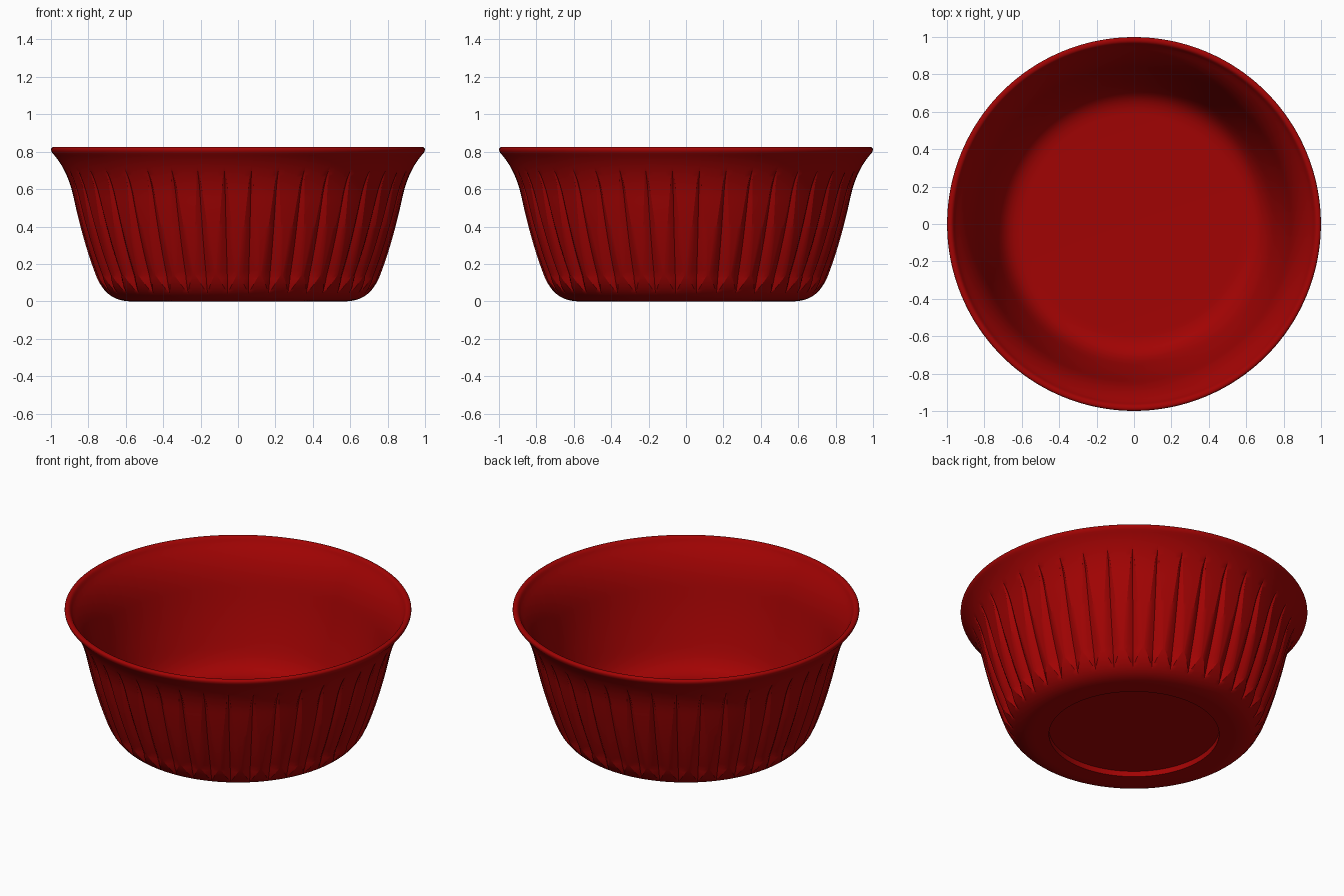
import bpy
import bmesh
import math
from mathutils import Vector
from mathutils.geometry import interpolate_bezier

if "Cube" in bpy.data.objects:
    bpy.data.objects.remove(bpy.data.objects["Cube"])

FLUTES = 40
PITCH = 2 * math.pi / FLUTES
FLUTE_LOW, FLUTE_WIDE, FLUTE_TOP = 0.05, 0.14, 0.70
FLUTE_DEPTH = 0.03

# Glazed red
red = bpy.data.materials.new("deep red")
red.use_nodes = True
colour = (0.36, 0.001, 0.001, 1)
red.diffuse_color = colour
red.node_tree.nodes["Principled BSDF"].inputs["Base Color"].default_value = colour


def bezier(a, b, c, d, steps):
    pts = [Vector((p[0], 0, p[1])) for p in (a, b, c, d)]
    return [(p.x, p.z) for p in interpolate_bezier(*pts, steps)]


def flute_width(z):
    """Leaf shaped: pointed at the foot, tapering slowly to the top."""
    if z <= FLUTE_LOW or z >= FLUTE_TOP:
        return 0
    if z < FLUTE_WIDE:
        return (z - FLUTE_LOW) / (FLUTE_WIDE - FLUTE_LOW)
    return (FLUTE_TOP - z) / (FLUTE_TOP - FLUTE_WIDE)


# Profile from the recessed underside, up the outside, over the lip, to the inner floor
outside = [(0.49, 0.035), (0.49, 0)]
outside += bezier((0.57, 0), (0.66, 0), (0.72, 0.04), (0.76, 0.14), 18)
outside += bezier((0.76, 0.14), (0.81, 0.27), (0.85, 0.42), (0.88, 0.56), 16)[1:]
outside += bezier((0.88, 0.56), (0.90, 0.65), (0.935, 0.73), (0.99, 0.79), 18)[1:]
lip = bezier((0.99, 0.79), (1.003, 0.805), (1.003, 0.825), (0.985, 0.825), 8)[1:]
inside = bezier((0.985, 0.825), (0.965, 0.825), (0.965, 0.81), (0.95, 0.79), 7)[1:]
inside += bezier((0.95, 0.79), (0.89, 0.72), (0.86, 0.65), (0.84, 0.56), 12)[1:]
inside += bezier((0.84, 0.56), (0.81, 0.42), (0.78, 0.32), (0.745, 0.22), 8)[1:]
inside += bezier((0.745, 0.22), (0.71, 0.13), (0.67, 0.09), (0.58, 0.09), 12)[1:]
profile = outside + lip + inside

# Columns follow each flute: valley, slopes, edges and the rib between
SLOPES = (-1, -0.5, 0, 0.5, 1)
bm = bmesh.new()
rings = []
for i, (r, z) in enumerate(profile):
    s = flute_width(z) if i < len(outside) else 0
    half = PITCH / 2 * (0.08 + 0.8 * s)
    cut = FLUTE_DEPTH * math.sqrt(s)
    ring = []
    for n in range(FLUTES):
        valley = -math.pi / 2 + (n + 0.5) * PITCH
        columns = [(k * half, (1 - abs(k)) ** 1.3) for k in SLOPES]
        gap = PITCH - 2 * half
        columns += [(half + gap * k / 4, 0) for k in (1, 2, 3)]
        for offset, depth in columns:
            a = valley + offset
            rad = r - cut * depth
            ring.append(bm.verts.new((rad * math.cos(a), rad * math.sin(a), z)))
    rings.append(ring)

for low, high in zip(rings, rings[1:]):
    for j in range(len(low)):
        k = (j + 1) % len(low)
        bm.faces.new((low[j], low[k], high[k], high[j]))
bm.faces.new(list(reversed(rings[0])))
bm.faces.new(rings[-1])
bmesh.ops.recalc_face_normals(bm, faces=bm.faces)

mesh = bpy.data.meshes.new("fluted_bowl")
bm.to_mesh(mesh)
bm.free()
mesh.materials.append(red)
bowl = bpy.data.objects.new("fluted_bowl", mesh)
bpy.context.collection.objects.link(bowl)
bpy.context.view_layer.objects.active = bowl
bowl.select_set(True)
bpy.ops.object.shade_smooth_by_angle(angle=math.radians(28))
